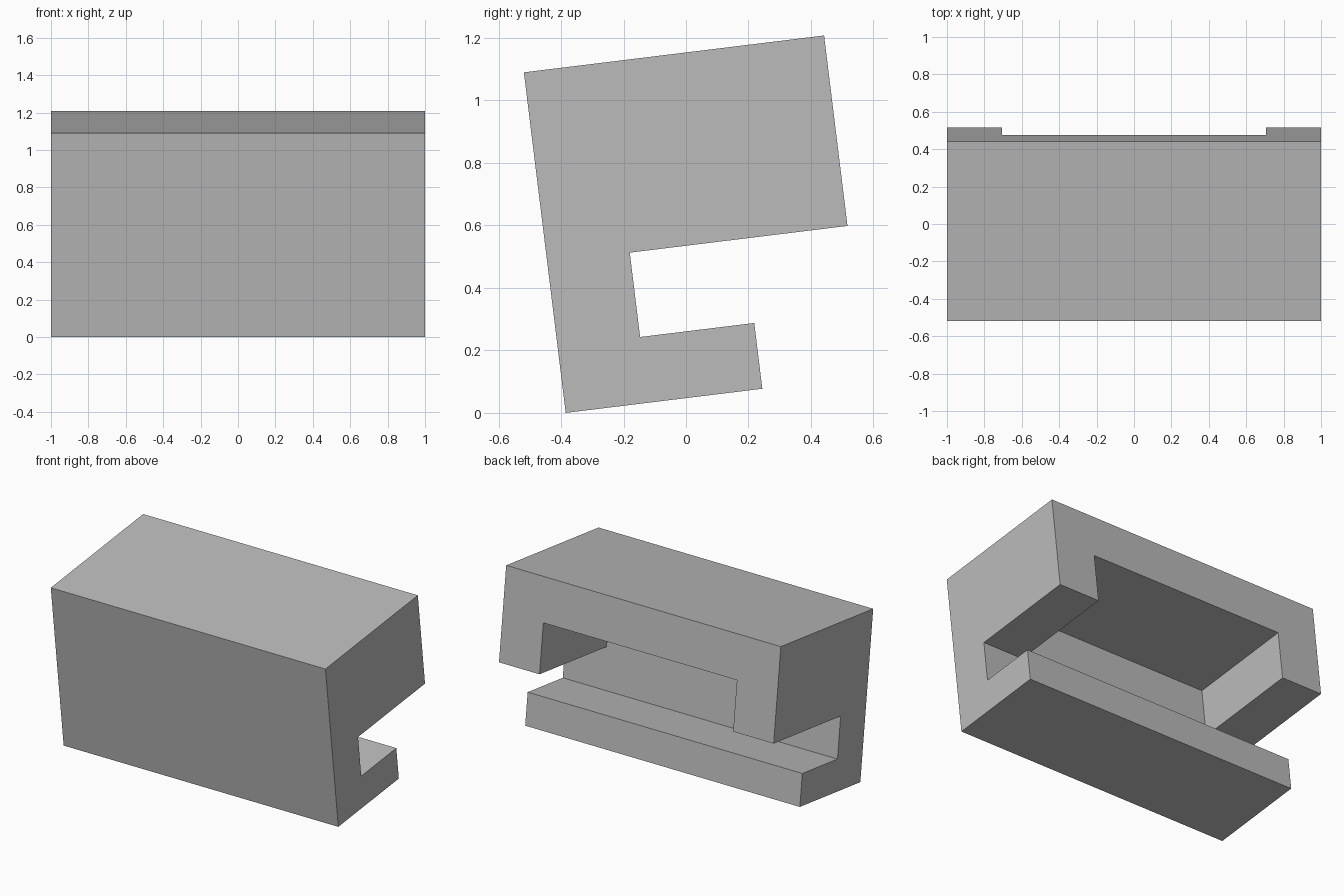
import bpy, bmesh, math
from mathutils import Matrix

cube = bpy.data.objects.get("Cube")
if cube:
    bpy.data.objects.remove(cube)

# Plain grey material
grey = bpy.data.materials.new("mid_grey")
grey.use_nodes = True
grey.diffuse_color = (0.5, 0.5, 0.5, 1)
grey.node_tree.nodes["Principled BSDF"].inputs["Base Color"].default_value = (0.5, 0.5, 0.5, 1)

# Cell boundaries along width, depth and height, before tilting
xs = [-1, -0.705, 0.705, 1]
us = [0, 0.266, 0.634, 0.968]
vs = [0, 0.212, 0.484, 0.81, 1.098]
TOP, LUGS = 3, 2


def filled(i, j, k):
    """Back wall, bottom lip, top block and the two end lugs below it."""
    if not (0 <= i < 3 and 0 <= j < 3 and 0 <= k < 4):
        return False
    wall = j == 0
    lip = k == 0 and j < 2
    lug = k == LUGS and i != 1
    return wall or lip or lug or k == TOP


# Skin the filled cells with faces only where they meet empty space
bm = bmesh.new()
verts = {}


def corner(c):
    if c not in verts:
        verts[c] = bm.verts.new((xs[c[0]], us[c[1]], vs[c[2]]))
    return verts[c]


for i in range(3):
    for j in range(3):
        for k in range(4):
            if not filled(i, j, k):
                continue
            for axis in range(3):
                for side in (0, 1):
                    near = [i, j, k]
                    near[axis] += 2 * side - 1
                    if filled(*near):
                        continue
                    ring = []
                    for a, b in ((0, 0), (1, 0), (1, 1), (0, 1)):
                        c = [i, j, k]
                        c[axis] += side
                        c[(axis + 1) % 3] += a
                        c[(axis + 2) % 3] += b
                        ring.append(corner(tuple(c)))
                    bm.faces.new(ring if side else ring[::-1])

# Merge flat regions, then tilt the block about its lower front edge
bmesh.ops.dissolve_limit(bm, angle_limit=math.radians(1), verts=bm.verts, edges=bm.edges)
bm.transform(Matrix.Translation((0, -0.385, 0)) @ Matrix.Rotation(math.radians(7), 4, "X"))
bmesh.ops.recalc_face_normals(bm, faces=bm.faces)

mesh = bpy.data.meshes.new("slotted_block")
bm.to_mesh(mesh)
bm.free()
mesh.materials.append(grey)
block = bpy.data.objects.new("slotted_block", mesh)
bpy.context.collection.objects.link(block)
